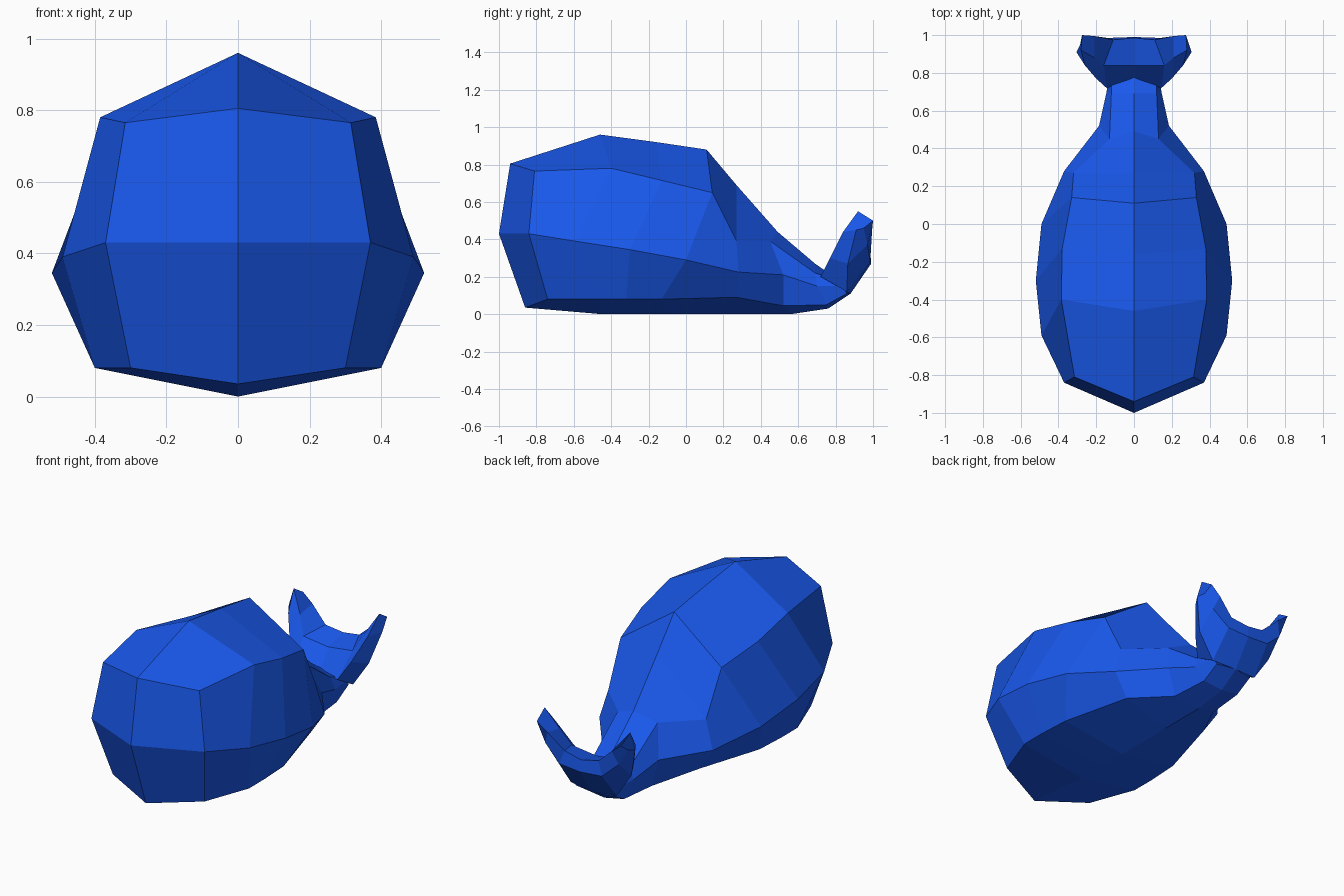
import bpy, bmesh

if "Cube" in bpy.data.objects:
    bpy.data.objects.remove(bpy.data.objects["Cube"])

blue = bpy.data.materials.new("blue")
blue.diffuse_color = (0.01, 0.10, 0.85, 1)
blue.use_nodes = True
blue.node_tree.nodes["Principled BSDF"].inputs["Base Color"].default_value = blue.diffuse_color


def mirrored_loft(name, rails, closed, nose=None):
    """Skin quads between rails of one half, cap the end, mirror across x = 0."""
    bm = bmesh.new()
    v = [[bm.verts.new(p) for p in rail] for rail in rails]
    n = len(rails)
    for r in range(n if closed else n - 1):
        a, b = v[r], v[(r + 1) % n]
        for s in range(len(a) - 1):
            bm.faces.new((a[s], a[s + 1], b[s + 1], b[s]))
    bm.faces.new([rail[-1] for rail in v])
    if nose:
        # Front of the head meets in a centre ridge
        tip = bm.verts.new(nose)
        bm.faces.new((v[0][0], v[1][0], v[2][0], tip))
        bm.faces.new((tip, v[2][0], v[3][0], v[4][0]))
    bmesh.ops.mirror(bm, geom=bm.verts[:] + bm.edges[:] + bm.faces[:],
                     axis='X', merge_dist=0.001)
    bmesh.ops.remove_doubles(bm, verts=bm.verts[:], dist=0.001)
    bmesh.ops.recalc_face_normals(bm, faces=bm.faces[:])
    mesh = bpy.data.meshes.new(name)
    bm.to_mesh(mesh)
    bm.free()
    mesh.materials.append(blue)
    obj = bpy.data.objects.new(name, mesh)
    bpy.context.collection.objects.link(obj)
    return obj


# Body: lengthwise rails from head to tail stem
keel = [(0, y, z) for y, z in [(-.86, .035), (-.45, 0), (-.28, 0), (-.1, 0),
                               (.27, 0), (.56, 0), (.76, .03), (.88, .11)]]
lower = [(.30, -.74, .08), (.40, -.47, .08), (.40, -.32, .08), (.39, -.13, .08),
         (.28, .27, .09), (.14, .52, .045), (.12, .75, .05), (.12, .86, .11)]
middle = [(.37, -.84, .43), (.49, -.59, .39), (.52, -.30, .345), (.49, 0, .29),
          (.37, .28, .225), (.185, .52, .21), (.145, .70, .15), (.13, .84, .15)]
shoulder = [(.315, -.81, .765), (.385, -.40, .78), (.38, -.13, .715), (.33, .14, .65),
            (.32, .27, .39), (.13, .45, .39), (.12, .69, .22), (.12, .82, .18)]
spine = [(0, y, z) for y, z in [(-.94, .805), (-.46, .96), (-.16, .92), (.11, .88),
                                (.27, .69), (.49, .44), (.69, .27), (.79, .20)]]
mirrored_loft("whale_body", [keel, lower, middle, shoulder, spine], False, (0, -1, .43))

# Tail fluke: rails from the centre out to the raised tip
front = [(0, .77, .20), (.145, .72, .20), (.20, .77, .30), (.26, .84, .44)]
under = [(0, .88, .11), (.15, .86, .12), (.25, .865, .27), (.305, .91, .45)]
back = [(0, .99, .27), (.14, .985, .28), (.24, .97, .37), (.285, .95, .46)]
rear_top = [(0, .985, .34), (.11, .975, .36), (.21, .995, .45), (.275, 1, .50)]
inner = [(0, .84, .31), (.16, .84, .33), (.21, .88, .43), (.28, .92, .55)]
mirrored_loft("tail_fluke", [front, under, back, rear_top, inner], True)
